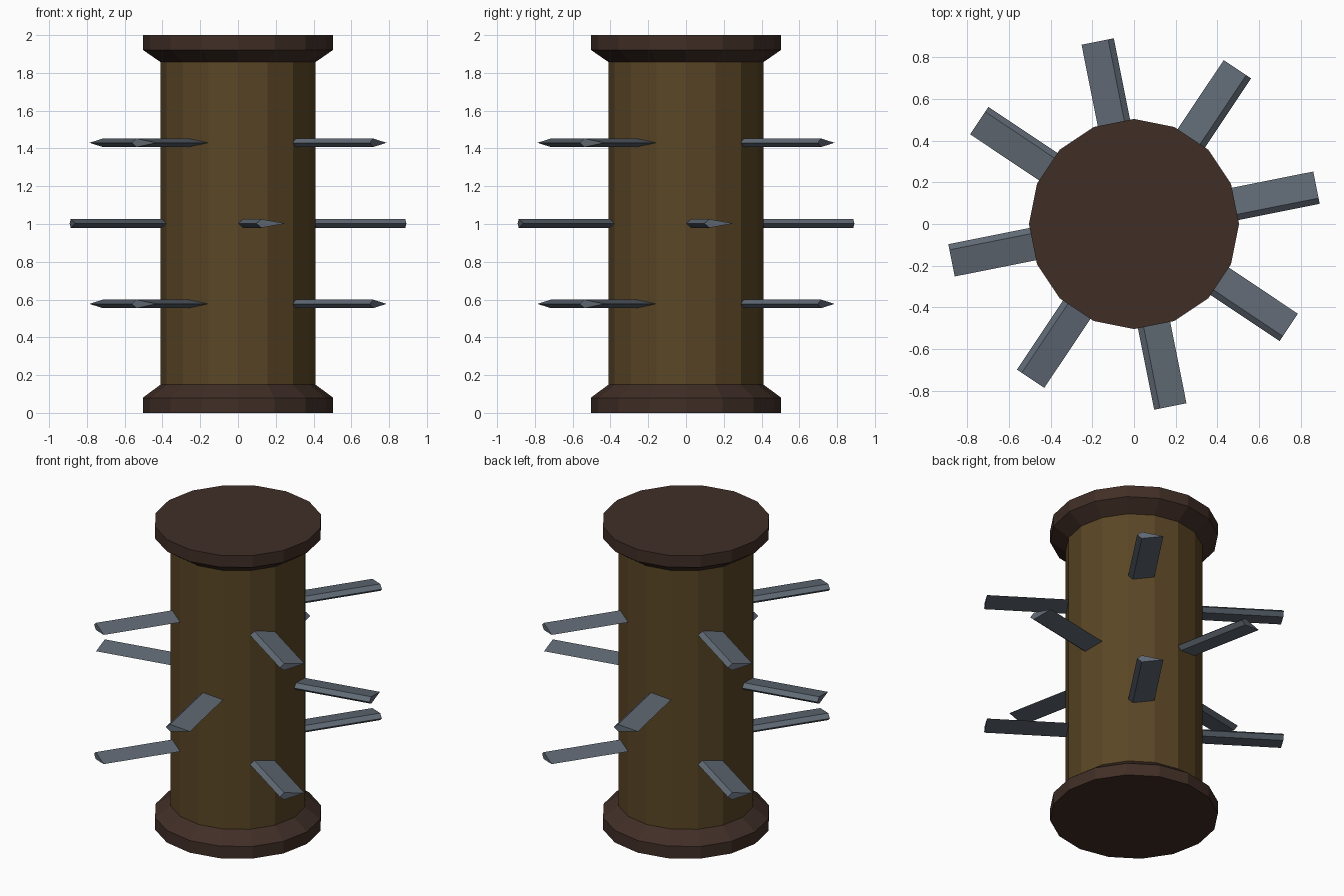
import bpy, bmesh, math

if "Cube" in bpy.data.objects:
    bpy.data.objects.remove(bpy.data.objects["Cube"])

SIDES = 16
R_BODY, R_RIM = 0.41, 0.504


def material(name, rgb):
    # sRGB 0-255 to linear
    lin = [((c / 255 + 0.055) / 1.055) ** 2.4 for c in rgb]
    m = bpy.data.materials.new(name)
    m.diffuse_color = (*lin, 1)
    m.use_nodes = True
    m.node_tree.nodes["Principled BSDF"].inputs["Base Color"].default_value = m.diffuse_color
    return m


dark_wood = material("dark wood", (64, 46, 38))
drum_wood = material("olive wood", (90, 70, 37))
steel = material("blade steel", (96, 105, 116))


def add_object(name, bm, mat):
    bmesh.ops.recalc_face_normals(bm, faces=bm.faces)
    me = bpy.data.meshes.new(name)
    bm.to_mesh(me)
    bm.free()
    me.materials.append(mat)
    ob = bpy.data.objects.new(name, me)
    bpy.context.collection.objects.link(ob)
    return ob


def lathe(name, profile, mat):
    """Faceted solid of revolution from (radius, z) points, closed at both ends."""
    bm = bmesh.new()
    rings = [[bm.verts.new((r * math.cos(i * math.tau / SIDES), r * math.sin(i * math.tau / SIDES), z))
              for i in range(SIDES)] for r, z in profile]
    for a, b in zip(rings, rings[1:]):
        for i in range(SIDES):
            j = (i + 1) % SIDES
            bm.faces.new((a[i], a[j], b[j], b[i]))
    bm.faces.new(rings[0])
    bm.faces.new(rings[-1])
    return add_object(name, bm, mat)


def blade(name, angle, z):
    """Radial bar with a kite section: steep leading bevel, long thin trailing side."""
    section = [(-0.079, 0), (-0.051, 0.023), (0.079, 0), (-0.051, -0.023)]
    bm = bmesh.new()
    inner, outer = [[bm.verts.new((x, y, h)) for y, h in section] for x in (0.4, 0.893)]
    for i in range(4):
        j = (i + 1) % 4
        bm.faces.new((inner[i], inner[j], outer[j], outer[i]))
    bm.faces.new(inner)
    bm.faces.new(outer)
    ob = add_object(name, bm, steel)
    ob.location.z = z
    ob.rotation_euler.z = math.radians(angle)


# drum and its two flared end rims
lathe("drum", [(R_BODY, 0.15), (R_BODY, 1.857)], drum_wood)
lathe("bottom_rim", [(R_RIM, 0), (R_RIM, 0.08), (R_BODY, 0.15)], dark_wood)
lathe("top_rim", [(R_BODY, 1.857), (R_RIM, 1.922), (R_RIM, 2)], dark_wood)

# three rows of four blades, the middle row turned by an eighth
for row, z, start in (("lower", 0.577, 56.25), ("middle", 1.003, 11.25), ("upper", 1.43, 56.25)):
    for k in range(4):
        blade(f"{row}_blade_{k + 1}", start + 90 * k, z)
